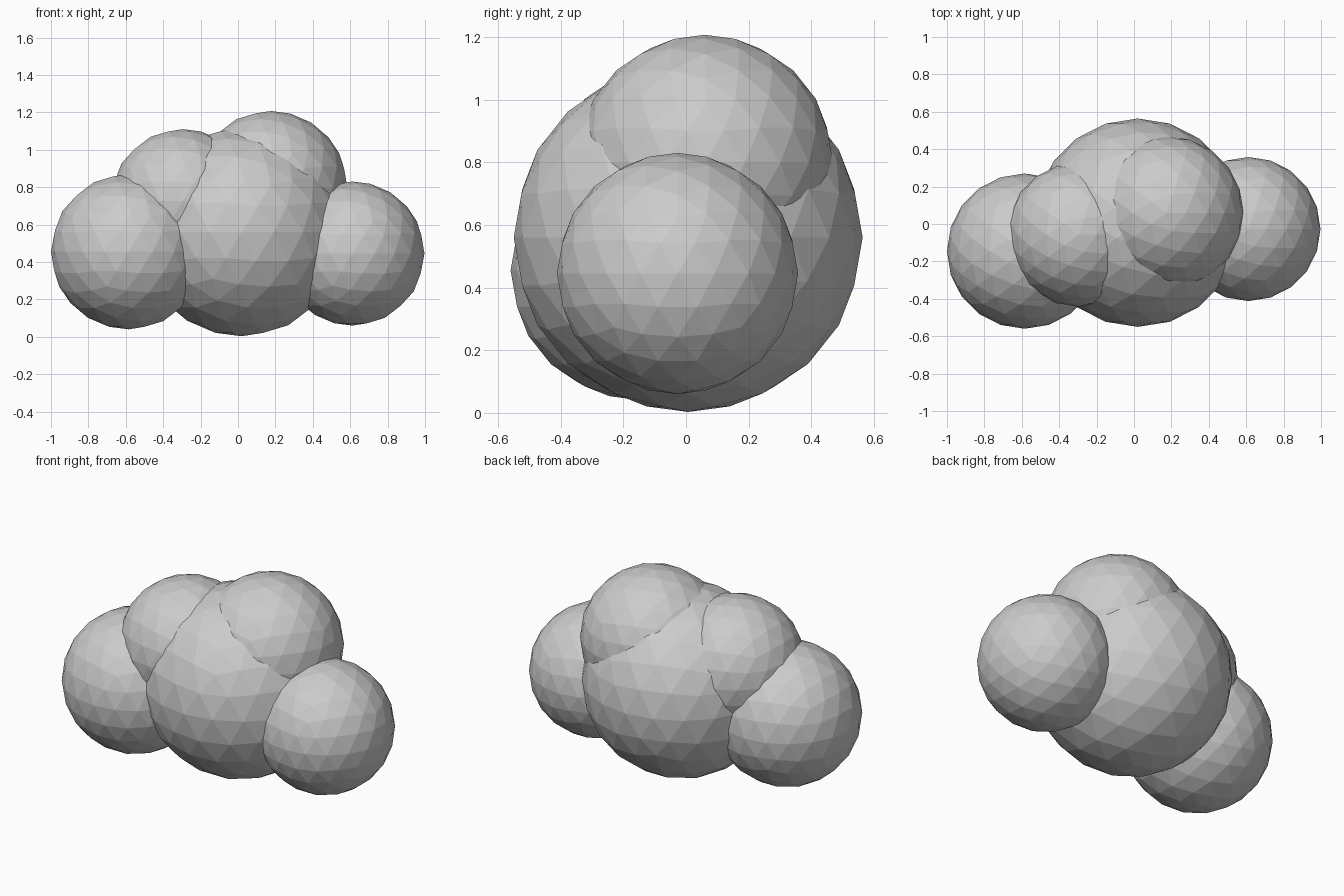
import bpy

if "Cube" in bpy.data.objects:
    bpy.data.objects.remove(bpy.data.objects["Cube"])

# Cloud made of five overlapping low-poly puffs: name, centre, radius
PUFFS = [
    ("main_puff", (0.02, 0.007, 0.56), 0.557),
    ("left_puff", (-0.585, -0.145, 0.455), 0.415),
    ("right_puff", (0.612, -0.027, 0.445), 0.385),
    ("upper_left_puff", (-0.295, -0.057, 0.725), 0.385),
    ("upper_right_puff", (0.175, 0.06, 0.797), 0.41),
]


def add_puff(name, centre, radius):
    bpy.ops.mesh.primitive_ico_sphere_add(subdivisions=3, radius=radius, location=centre)
    puff = bpy.context.object
    puff.name = name
    bpy.ops.object.shade_flat()


for puff in PUFFS:
    add_puff(*puff)
